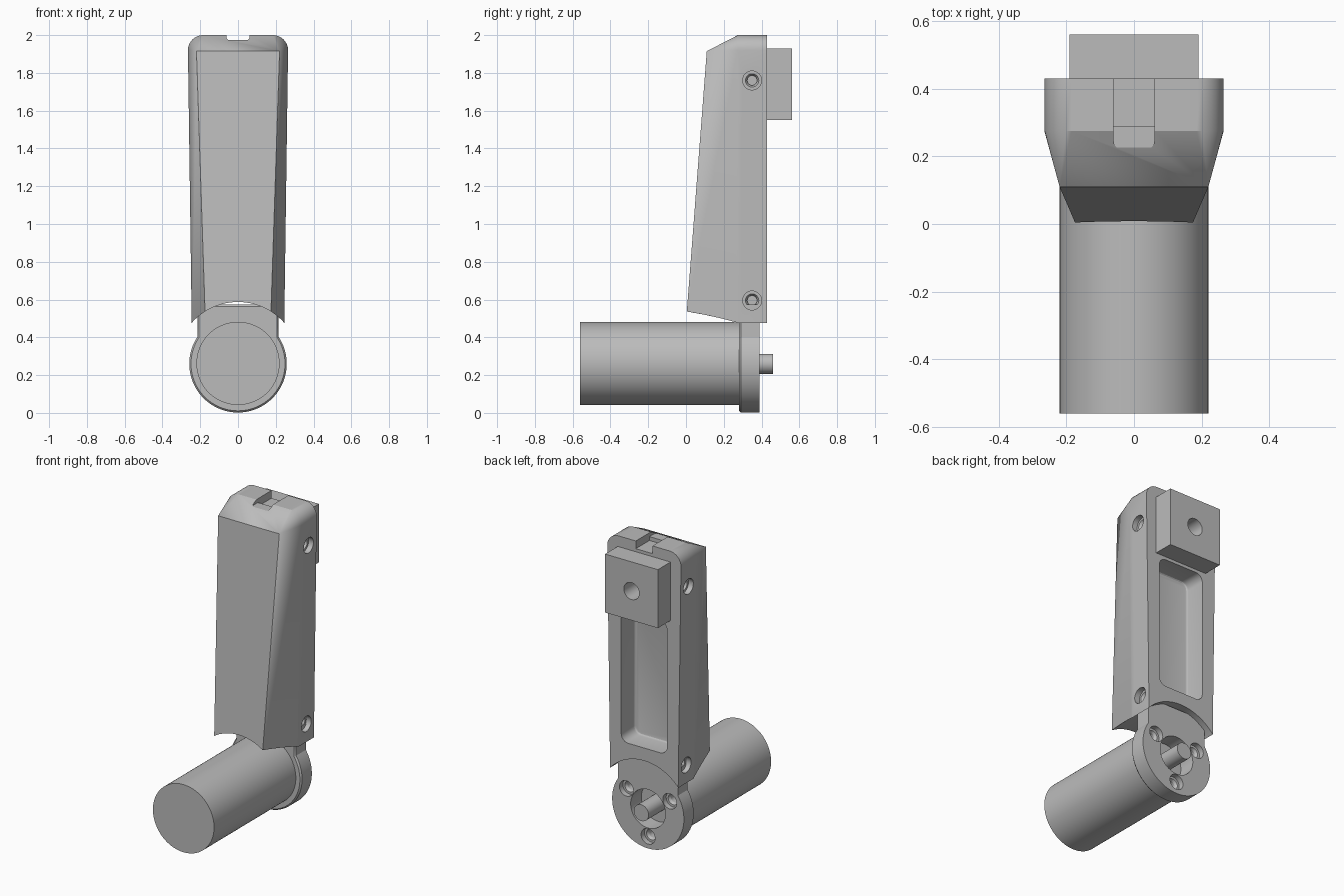
import bpy, bmesh, math
from mathutils import Vector

if "Cube" in bpy.data.objects:
    bpy.data.objects.remove(bpy.data.objects["Cube"])

grey = bpy.data.materials.new("plain_grey")
grey.use_nodes = True
grey.diffuse_color = (0.5, 0.5, 0.5, 1)
grey.node_tree.nodes["Principled BSDF"].inputs["Base Color"].default_value = (0.5, 0.5, 0.5, 1)

AXIS_Z = 0.26   # height of the motor axis
BACK = 0.43     # rear face of the arm


def finish(name, bm):
    bmesh.ops.remove_doubles(bm, verts=bm.verts, dist=1e-5)
    bmesh.ops.recalc_face_normals(bm, faces=bm.faces)
    mesh = bpy.data.meshes.new(name)
    bm.to_mesh(mesh)
    bm.free()
    mesh.materials.append(grey)
    obj = bpy.data.objects.new(name, mesh)
    bpy.context.collection.objects.link(obj)
    return obj


def loft(name, rings):
    """Skin equal-length rings and cap both ends."""
    bm = bmesh.new()
    rows = [[bm.verts.new(p) for p in ring] for ring in rings]
    n = len(rows[0])
    for a, b in zip(rows, rows[1:]):
        for i in range(n):
            j = (i + 1) % n
            bm.faces.new((a[i], a[j], b[j], b[i]))
    bm.faces.new(rows[0])
    bm.faces.new(rows[-1])
    return finish(name, bm)


def rod(name, start, end, r1, r2=None, sides=64):
    """Cylinder or cone between two points."""
    a, b = Vector(start), Vector(end)
    bm = bmesh.new()
    bmesh.ops.create_cone(bm, cap_ends=True, segments=sides, radius1=r1,
                          radius2=r1 if r2 is None else r2, depth=(b - a).length)
    turn = Vector((0, 0, 1)).rotation_difference(b - a).to_matrix()
    bmesh.ops.transform(bm, matrix=turn.to_4x4(), verts=bm.verts)
    bmesh.ops.translate(bm, vec=(a + b) / 2, verts=bm.verts)
    return finish(name, bm)


def box(name, low, high, round_axis=None, radius=0.0):
    """Box, optionally with the edges along one axis rounded."""
    low, high = Vector(low), Vector(high)
    bm = bmesh.new()
    bmesh.ops.create_cube(bm, size=1)
    for v in bm.verts:
        v.co = (low + high) / 2 + v.co * (high - low)
    if round_axis is not None:
        edges = [e for e in bm.edges
                 if abs((e.verts[0].co - e.verts[1].co)[round_axis]) > 1e-4]
        bmesh.ops.bevel(bm, geom=edges, offset=radius, segments=6,
                        profile=0.5, affect='EDGES')
    return finish(name, bm)


def apply_modifier(obj, mod):
    with bpy.context.temp_override(object=obj, active_object=obj):
        bpy.ops.object.modifier_apply(modifier=mod.name)


def cut(obj, *cutters):
    for cutter in cutters:
        mod = obj.modifiers.new("cut", 'BOOLEAN')
        mod.operation = 'DIFFERENCE'
        mod.solver = 'EXACT'
        mod.object = cutter
        apply_modifier(obj, mod)
        bpy.data.objects.remove(cutter)


def screw_hole(obj, mouth, inward, depth):
    """Counterbore, short countersink and narrow shank hole."""
    mouth, d = Vector(mouth), Vector(inward)
    cut(obj,
        rod("bore_cutter", mouth - d * 0.03, mouth + d * 0.035, 0.05, sides=32),
        rod("sink_cutter", mouth + d * 0.034, mouth + d * 0.05, 0.036, 0.026, sides=32),
        rod("shank_cutter", mouth + d * 0.045, mouth + d * depth, 0.026, sides=32))


# Arm housing: rounded rear section blending to a flat sloping front
def rear_ring(y, r=0.08, steps=8):
    half = [(0.244, 0.4)]
    for i in range(steps + 1):
        t = math.pi / 2 * i / steps
        half.append((0.265 - r + r * math.cos(t), 2 - r + r * math.sin(t)))
    full = half + [(-x, z) for x, z in reversed(half)]
    return [(x, y, z) for x, z in full]


def front_ring(steps=8):
    half = [(0.17, -0.006, 0.4)] + [(0.22, 0.11, 1.915)] * (steps + 1)
    return half + [(-x, y, z) for x, y, z in reversed(half)]


arm = loft("arm_housing", [rear_ring(BACK), rear_ring(0.275), front_ring()])
cut(arm, rod("clearance_cutter", (0, -0.5, AXIS_Z), (0, 0.8, AXIS_Z), 0.327, sides=128))

# Rear pocket with a rounded floor edge
pocket = box("pocket_cutter", (-0.165, 0.29, 0.67), (0.165, 0.5, 1.53), 1, 0.05)
soft = pocket.modifiers.new("soft", 'BEVEL')
soft.width, soft.segments = 0.015, 3
apply_modifier(pocket, soft)
cut(arm, pocket)

# Stepped notch in the top
cut(arm,
    box("notch_cutter", (-0.06, 0.22, 1.975), (0.06, 0.5, 2.1), 2, 0.025),
    box("deep_notch_cutter", (-0.06, 0.29, 1.95), (0.06, 0.5, 2.1)))

# Side screw holes
for side in (-1, 1):
    for x, z in ((0.246, 0.595), (0.263, 1.76)):
        screw_hole(arm, (side * x, 0.35, z), (-side, 0, 0), 0.075)

# Mounting block with a central hole
block = box("mounting_block", (-0.19, BACK, 1.55), (0.19, 0.56, 1.93))
cut(block, rod("block_hole_cutter", (0, BACK - 0.05, 1.74), (0, 0.7, 1.74), 0.055))

# Motor flange: disc with a neck reaching up into the arm
R, NECK = 0.258, 0.215
flange_top = 0.575
start = math.acos(NECK / R)
sweep = math.pi + 2 * start
outline = [(NECK, flange_top), (-NECK * 0.999, flange_top)]
outline += [(-NECK, AXIS_Z + 0.2)]
for i in range(65):
    t = math.pi - start + sweep * i / 64
    outline.append((R * math.cos(t), AXIS_Z + R * math.sin(t)))
outline.append((NECK, AXIS_Z + 0.2))
# keep the neck top inside the arm's curved underside
outline = [(x, z) for x, z in outline]
flange = loft("motor_flange", [
    [(x * 0.965, 0.28, AXIS_Z + (z - AXIS_Z) * 0.965) for x, z in outline],
    [(x, 0.29, z) for x, z in outline],
    [(x, 0.39, z) for x, z in outline]])
cut(flange, rod("flange_hole_cutter", (0, 0.2, AXIS_Z), (0, 0.5, AXIS_Z), 0.125))
for angle in (30, 150, 270):
    a = math.radians(angle)
    screw_hole(flange, (0.18 * math.cos(a), 0.39, AXIS_Z + 0.18 * math.sin(a)),
               (0, -1, 0), 0.15)

# Motor and shaft
motor = rod("motor_body", (0, -0.56, AXIS_Z + 0.002), (0, 0.281, AXIS_Z + 0.002), 0.22, sides=96)
shaft = rod("motor_shaft", (0, 0.27, AXIS_Z), (0, 0.46, AXIS_Z), 0.053, sides=48)

# Smooth round surfaces, keep edges crisp
for obj in bpy.context.view_layer.objects:
    obj.select_set(obj in (arm, block, flange, motor, shaft))
bpy.context.view_layer.objects.active = arm
bpy.ops.object.shade_smooth_by_angle(angle=math.radians(25))
